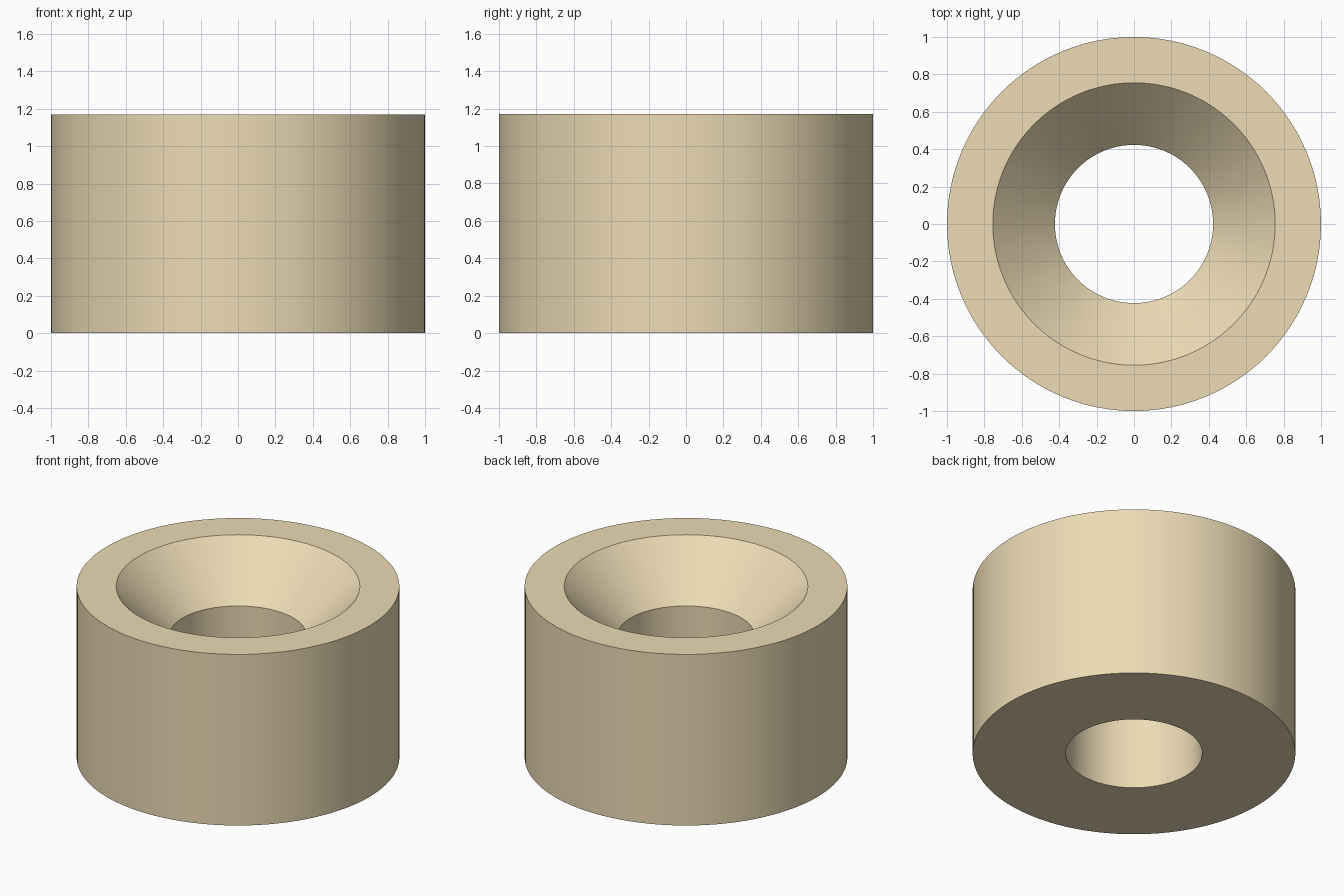
import bpy, bmesh, math

if "Cube" in bpy.data.objects:
    bpy.data.objects.remove(bpy.data.objects["Cube"])

SIDES = 96
# Closed ring cross-section (radius, z): outer wall, top rim, 45 degree countersink, bore
PROFILE = [(1.0, 0.0), (1.0, 1.17), (0.755, 1.17), (0.423, 0.838), (0.423, 0.0)]

# Revolve the cross-section around z
bm = bmesh.new()
rings = []
for i in range(SIDES):
    a = 2 * math.pi * i / SIDES
    rings.append([bm.verts.new((r * math.cos(a), r * math.sin(a), z)) for r, z in PROFILE])
for i in range(SIDES):
    a, b = rings[i], rings[(i + 1) % SIDES]
    for j in range(len(PROFILE)):
        k = (j + 1) % len(PROFILE)
        bm.faces.new((a[j], b[j], b[k], a[k]))
bmesh.ops.recalc_face_normals(bm, faces=bm.faces)

mesh = bpy.data.meshes.new("countersunk_spacer")
bm.to_mesh(mesh)
bm.free()
spacer = bpy.data.objects.new("countersunk_spacer", mesh)
bpy.context.collection.objects.link(spacer)

# Smooth round walls, sharp rims
bpy.context.view_layer.objects.active = spacer
spacer.select_set(True)
bpy.ops.object.shade_smooth_by_angle(angle=math.radians(30))

# Tan finish
tan = bpy.data.materials.new("tan")
tan.diffuse_color = (0.84, 0.71, 0.46, 1)
tan.use_nodes = True
tan.node_tree.nodes["Principled BSDF"].inputs["Base Color"].default_value = tan.diffuse_color
mesh.materials.append(tan)
